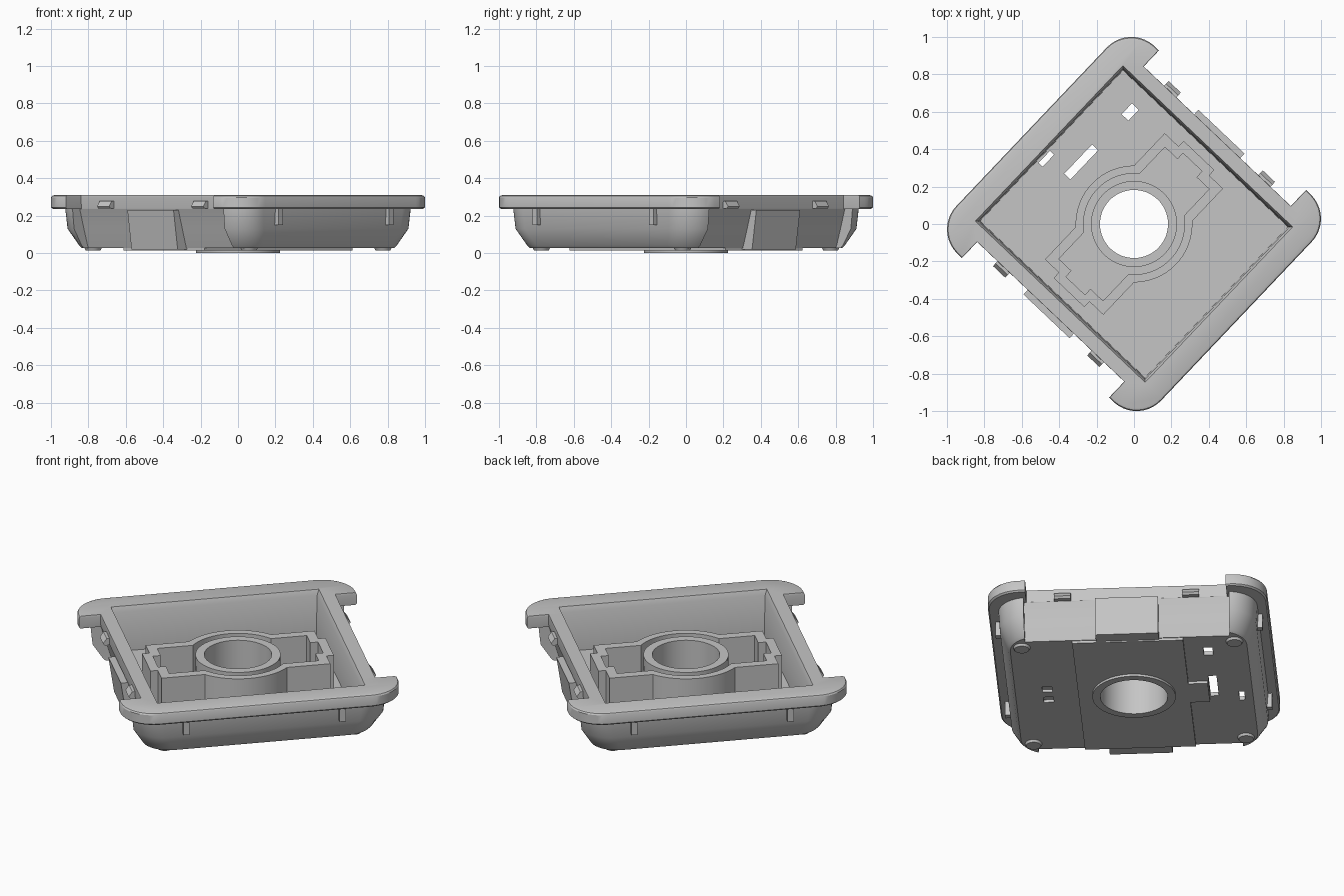
import bpy, bmesh, math
from mathutils import Matrix

if "Cube" in bpy.data.objects:
    bpy.data.objects.remove(bpy.data.objects["Cube"])

TURN = Matrix.Rotation(math.radians(46.5), 4, 'Z')

grey = bpy.data.materials.new("plain_grey")
grey.use_nodes = True
COL = (0.56, 0.56, 0.56, 1)
grey.diffuse_color = COL
grey.node_tree.nodes["Principled BSDF"].inputs["Base Color"].default_value = COL


def loft(name, levels):
    """Closed solid through equal-length outlines; levels = [(z, points)]."""
    bm = bmesh.new()
    rings = [[bm.verts.new((x, y, z)) for x, y in pts] for z, pts in levels]
    n = len(rings[0])
    for a, b in zip(rings, rings[1:]):
        for i in range(n):
            j = (i + 1) % n
            bm.faces.new((a[i], a[j], b[j], b[i]))
    bm.faces.new(rings[0][::-1])
    bm.faces.new(rings[-1])
    bmesh.ops.recalc_face_normals(bm, faces=bm.faces)
    bm.transform(TURN)
    me = bpy.data.meshes.new(name)
    bm.to_mesh(me)
    bm.free()
    me.materials.append(grey)
    ob = bpy.data.objects.new(name, me)
    bpy.context.collection.objects.link(ob)
    return ob


def rect(u0, u1, v0, v1):
    return [(u0, v0), (u1, v0), (u1, v1), (u0, v1)]


def box(name, u, v, z, su, sv, sz):
    pts = rect(u - su / 2, u + su / 2, v - sv / 2, v + sv / 2)
    return loft(name, [(z, pts), (z + sz, pts)])


def arc(cx, cy, r, a0, a1, n):
    return [(cx + r * math.cos(a0 + (a1 - a0) * i / n),
             cy + r * math.sin(a0 + (a1 - a0) * i / n)) for i in range(n + 1)]


def disc(r, cx=0, cy=0, n=64):
    return arc(cx, cy, r, 0, 2 * math.pi, n)[:-1]


def four_way(q):
    """Mirror a quarter outline into all four quadrants."""
    m = [(-x, y) for x, y in reversed(q)]
    out = q + m + [(-x, -y) for x, y in q] + [(-x, -y) for x, y in m]
    res = []
    for p in out:
        if not res or math.dist(p, res[-1]) > 1e-5:
            res.append(p)
    return res


def cut(ob, cutter):
    cutter.hide_render = True
    mod = ob.modifiers.new("cut", 'BOOLEAN')
    mod.operation = 'DIFFERENCE'
    mod.solver = 'EXACT'
    mod.object = cutter
    bpy.context.view_layer.objects.active = ob
    bpy.ops.object.modifier_apply(modifier=mod.name)
    bpy.data.objects.remove(cutter)


# Tray: tapered body and overhanging rim in one loft, flanks recessed
def tray_outline(U, V, r, recess, tab):
    start = math.asin(max(0, (tab - V + r) / r))
    return four_way([(recess, tab), (U - r + r * math.cos(start), tab)]
                    + arc(U - r, V - r, r, start + 0.04, math.pi / 2, 10))


tray = loft("tray", [
    (0.028, tray_outline(0.630, 0.640, 0.15, 0.580, 0.553)),
    (0.042, tray_outline(0.643, 0.653, 0.16, 0.585, 0.554)),
    (0.130, tray_outline(0.690, 0.693, 0.16, 0.612, 0.555)),
    (0.235, tray_outline(0.700, 0.700, 0.16, 0.643, 0.556)),
    (0.237, tray_outline(0.758, 0.748, 0.18, 0.645, 0.543)),
    (0.245, tray_outline(0.765, 0.755, 0.18, 0.646, 0.542)),
    (0.298, tray_outline(0.765, 0.755, 0.18, 0.647, 0.542)),
    (0.306, tray_outline(0.761, 0.751, 0.18, 0.647, 0.543)),
    (0.310, tray_outline(0.752, 0.742, 0.18, 0.646, 0.544)),
])


def cavity_rect(inset):
    return rect(-0.577 + inset, 0.577 - inset, -0.63 + inset, 0.63 - inset)


cut(tray, loft("cavity", [(0.05, cavity_rect(0.022)), (0.28, cavity_rect(0.016)),
                          (0.32, cavity_rect(0))]))
cut(tray, loft("bore", [(-0.1, disc(0.205)), (0.2, disc(0.205))]))
# Through slots in the floor
for u, v, su, sv in ((0.046, 0.433, 0.216, 0.045), (-0.07, 0.58, 0.09, 0.03),
                     (0.42, 0.427, 0.08, 0.05)):
    cut(tray, box("slot", u, v, -0.1, su, sv, 0.3))
# Two shallow square pockets underneath
for u in (-0.05, 0.06):
    cut(tray, box("pocket", u, -0.465, 0, 0.055, 0.055, 0.044))
parts = [tray]

# Centre tube with a boss below
tube = loft("centre_tube", [(0, disc(0.225)), (0.26, disc(0.23))])
cut(tube, loft("bore", [(-0.1, disc(0.182)), (0.4, disc(0.182))]))
parts.append(tube)


# Walled enclosure around the tube
def wall_outline(E, N, e, W, R):
    return four_way([(E, N), (e, N), (e, W)]
                    + arc(0, 0, R, math.asin(W / R), math.pi / 2, 14))


outer = wall_outline(0.505, 0.113, 0.465, 0.215, 0.312)
inner = wall_outline(0.455, 0.07, 0.412, 0.163, 0.27)
wall = loft("enclosure_wall", [(0.045, outer), (0.26, outer)])
cut(wall, loft("enclosure_space", [(0.0, inner), (0.4, inner)]))
parts.append(wall)

# Raised band on the underside and its side tab
band = box("underside_band", 0, 0, 0.013, 1.15, 0.6, 0.02)
cut(band, loft("bore", [(-0.1, disc(0.205)), (0.2, disc(0.205))]))
parts += [band, box("underside_tab", 0, 0.35, 0.013, 0.2, 0.11, 0.02)]

for s in (-1, 1):
    # Clip pads on the flanks
    pad = [(z, rect(*sorted((s * 0.57, s * u)), -0.17, 0.17))
           for z, u in ((0.02, 0.648), (0.23, 0.68))]
    parts.append(loft("clip_pad", pad))
    for t in (-1, 1):
        # Wedge catches on the flanks
        catch = [(z, rect(*sorted((s * 0.63, s * u)), t * 0.347 - 0.045, t * 0.347 + 0.045))
                 for z, u in ((0.238, 0.672), (0.25, 0.682), (0.278, 0.662))]
        parts.append(loft("catch", catch))
        # Ribs below the rim and round feet
        parts.append(box("rib", s * 0.43, t * 0.697, 0.15, 0.034, 0.05, 0.09))
        parts.append(loft("foot", [(0.015, disc(0.04, s * 0.52, t * 0.575, 24)),
                                   (0.035, disc(0.05, s * 0.52, t * 0.575, 24))]))

# Smooth the curved faces, keep the edges sharp
bpy.ops.object.select_all(action='DESELECT')
for ob in parts:
    ob.select_set(True)
bpy.context.view_layer.objects.active = tray
bpy.ops.object.shade_smooth_by_angle(angle=math.radians(30))
